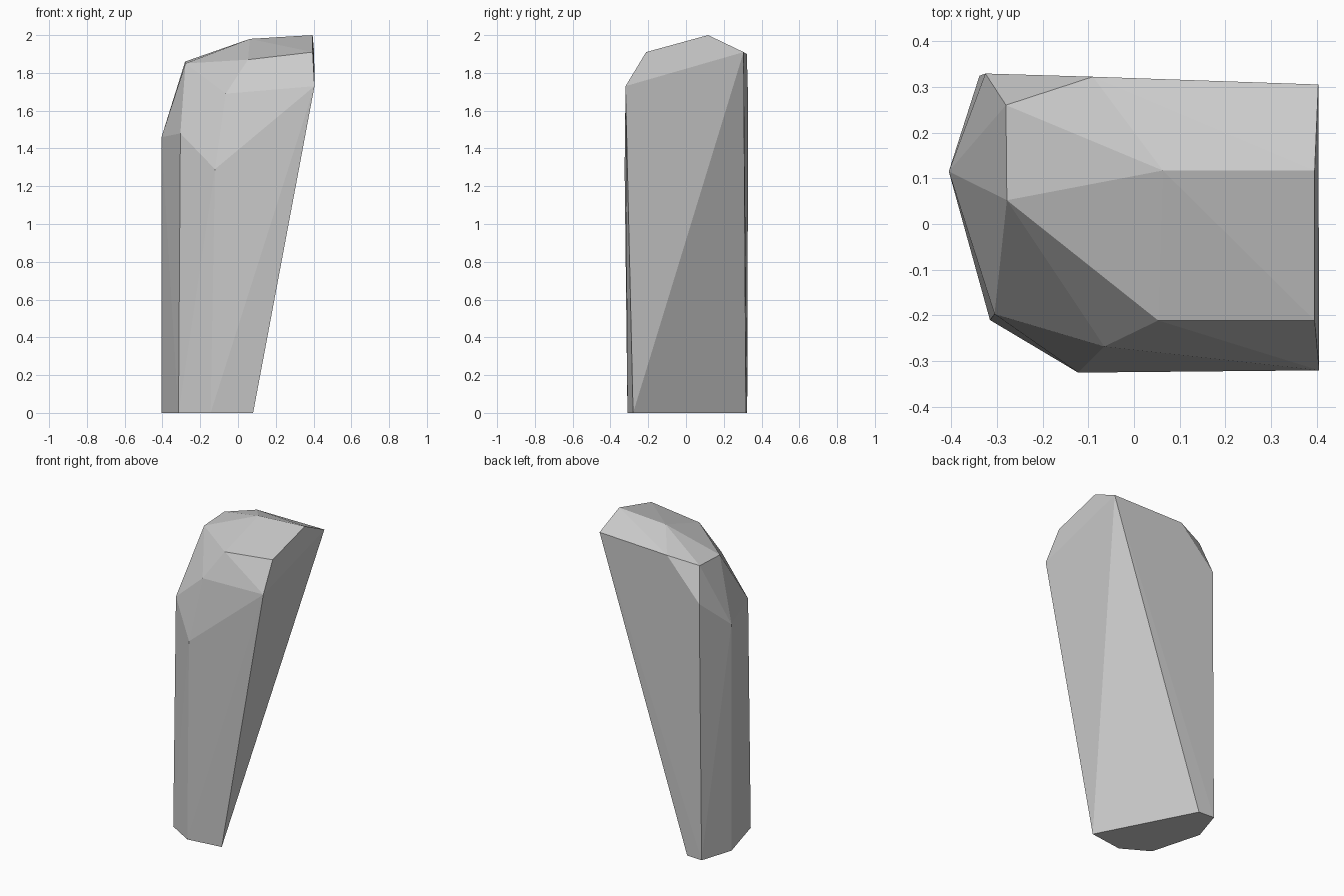
import bpy
import bmesh

if "Cube" in bpy.data.objects:
    bpy.data.objects.remove(bpy.data.objects["Cube"])

# Foot outline on the ground (x, y)
foot = [(-0.405, 0.115), (-0.315, -0.21), (-0.145, -0.31), (0.08, -0.28),
        (-0.23, 0.317), (-0.338, 0.324)]

# Shoulder corners where the long sides end
shoulder = [(-0.405, 0.115, 1.46), (-0.305, -0.197, 1.48), (-0.122, -0.325, 1.29),
            (0.405, -0.32, 1.73), (0.403, 0.305, 1.91), (-0.09, 0.322, 1.90),
            (-0.325, 0.329, 1.65)]

# Chipped crown corners
crown = [(-0.065, -0.268, 1.69), (0.053, -0.211, 1.87), (0.395, -0.211, 1.91),
         (0.395, 0.117, 2.0), (0.063, 0.117, 1.98), (-0.278, 0.052, 1.85),
         (-0.28, 0.26, 1.86)]

# Faceted standing stone: convex hull around the three groups of corners
bm = bmesh.new()
for p in [(x, y, 0) for x, y in foot] + shoulder + crown:
    bm.verts.new(p)
hull = bmesh.ops.convex_hull(bm, input=bm.verts[:])
loose = [v for v in bm.verts if not v.link_faces]
bmesh.ops.delete(bm, geom=loose, context='VERTS')
bmesh.ops.dissolve_limit(bm, angle_limit=0.01, verts=bm.verts[:], edges=bm.edges[:])
bmesh.ops.recalc_face_normals(bm, faces=bm.faces[:])

mesh = bpy.data.meshes.new("standing_stone")
bm.to_mesh(mesh)
bm.free()
bpy.context.collection.objects.link(bpy.data.objects.new("standing_stone", mesh))
